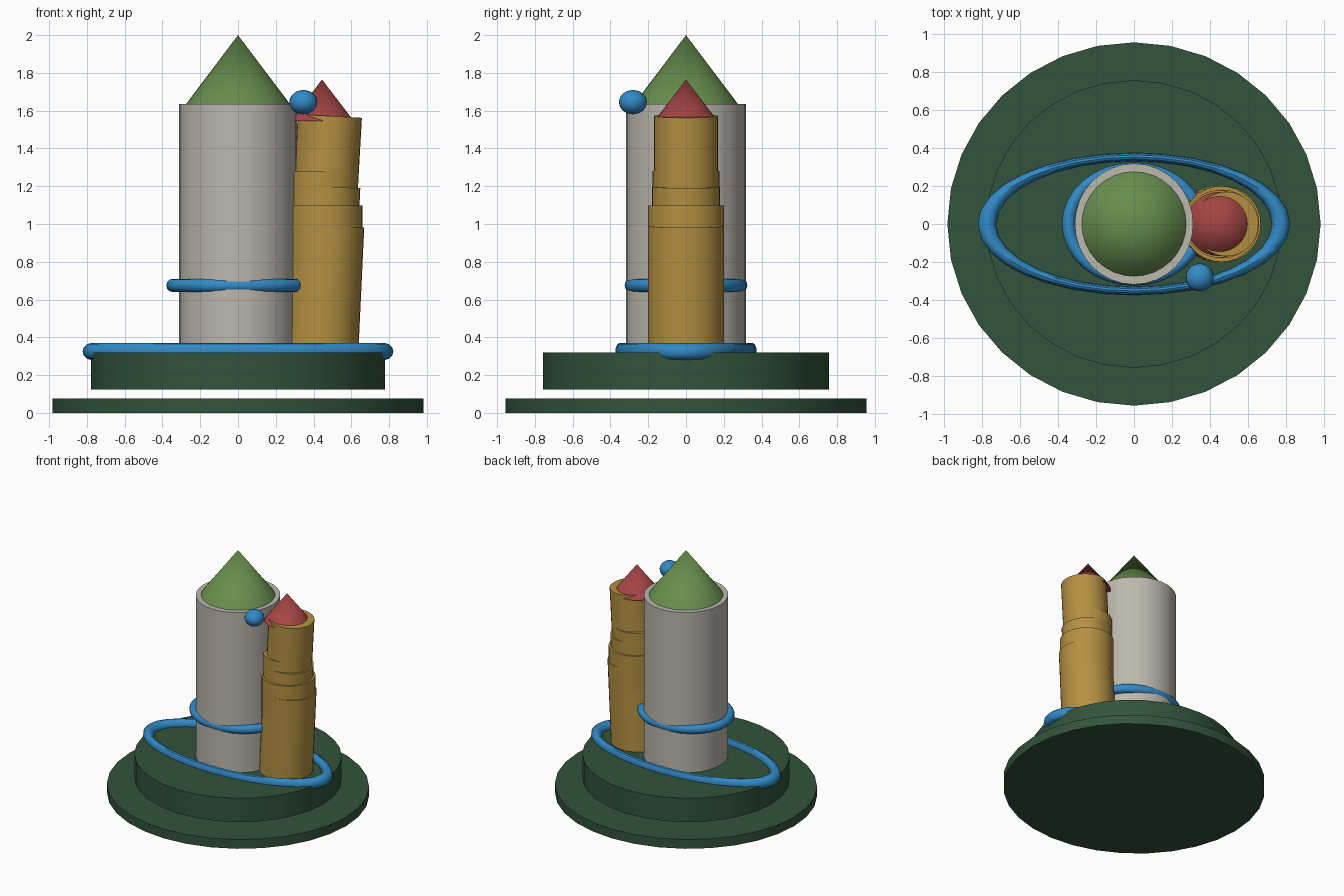
import bpy, math

if "Cube" in bpy.data.objects:
    bpy.data.objects.remove(bpy.data.objects["Cube"])


def material(name, r, g, b):
    """Flat colour given as 0-255 display values, stored as linear."""
    def lin(c):
        c /= 255
        return c / 12.92 if c <= 0.04045 else ((c + 0.055) / 1.055) ** 2.4
    m = bpy.data.materials.new(name)
    m.diffuse_color = (lin(r), lin(g), lin(b), 1)
    m.use_nodes = True
    m.node_tree.nodes["Principled BSDF"].inputs["Base Color"].default_value = m.diffuse_color
    return m


DARK_GREEN = material("dark_green", 50, 83, 59)
GREY = material("stone_grey", 188, 184, 175)
GOLD = material("gold", 180, 144, 66)
GREEN = material("roof_green", 103, 142, 78)
RED = material("roof_red", 164, 68, 68)
BLUE = material("blue", 50, 138, 198)


def finish(name, mat, scale=(1, 1, 1)):
    ob = bpy.context.object
    ob.name = name
    ob.scale = scale
    ob.data.materials.append(mat)
    bpy.ops.object.transform_apply(location=False, rotation=False, scale=True)
    bpy.ops.object.shade_smooth_by_angle(angle=math.radians(35))
    return ob


def drum(name, mat, r, z0, z1, x=0.0, top=None, sy=1.0, tilt=0.0, sides=32):
    """Upright cylinder, or cone when top is 0; tilt leans it to +x."""
    bpy.ops.mesh.primitive_cone_add(
        vertices=sides, radius1=r, radius2=r if top is None else top,
        depth=z1 - z0, location=(x, 0, (z0 + z1) / 2))
    ob = finish(name, mat, (1, sy, 1))
    ob.rotation_euler.y = math.radians(tilt)
    return ob


def ring(name, major, minor, z, sy, sz):
    bpy.ops.mesh.primitive_torus_add(
        major_segments=32, minor_segments=12, major_radius=major,
        minor_radius=minor, location=(0, 0, z))
    return finish(name, BLUE, (1, sy, sz))


# Two separate base plates
drum("lower_base", DARK_GREEN, 0.983, 0.0, 0.075, sy=0.973)
drum("upper_base", DARK_GREEN, 0.778, 0.125, 0.32, sy=0.973)

# Main tower and roof
drum("main_tower", GREY, 0.312, 0.30, 1.635, sy=1.02)
drum("main_roof", GREEN, 0.275, 1.635, 2.0, top=0)

# Leaning side tower made of overlapping straight and tilted drums
drum("side_tower_lower", GOLD, 0.2, 0.29, 0.99, x=0.452, tilt=2.7)
drum("side_tower_collar", GOLD, 0.2, 0.80, 1.098, x=0.459)
drum("side_tower_middle", GOLD, 0.18, 1.0, 1.198, x=0.463, tilt=2.7)
drum("side_tower_band", GOLD, 0.178, 1.05, 1.28, x=0.447)
drum("side_tower_upper", GOLD, 0.17, 1.1, 1.572, x=0.473, tilt=3.2)
drum("side_roof", RED, 0.168, 1.545, 1.765, x=0.445, top=0)

# Oval rings
ring("ground_ring", 0.775, 0.048, 0.325, 0.455, 0.94)
ring("tower_ring", 0.345, 0.035, 0.675, 0.855, 1.0)

# Floating ball
bpy.ops.mesh.primitive_uv_sphere_add(segments=24, ring_count=12, radius=0.074,
                                     location=(0.346, -0.281, 1.645))
finish("ball", BLUE, (1, 1, 0.87))
